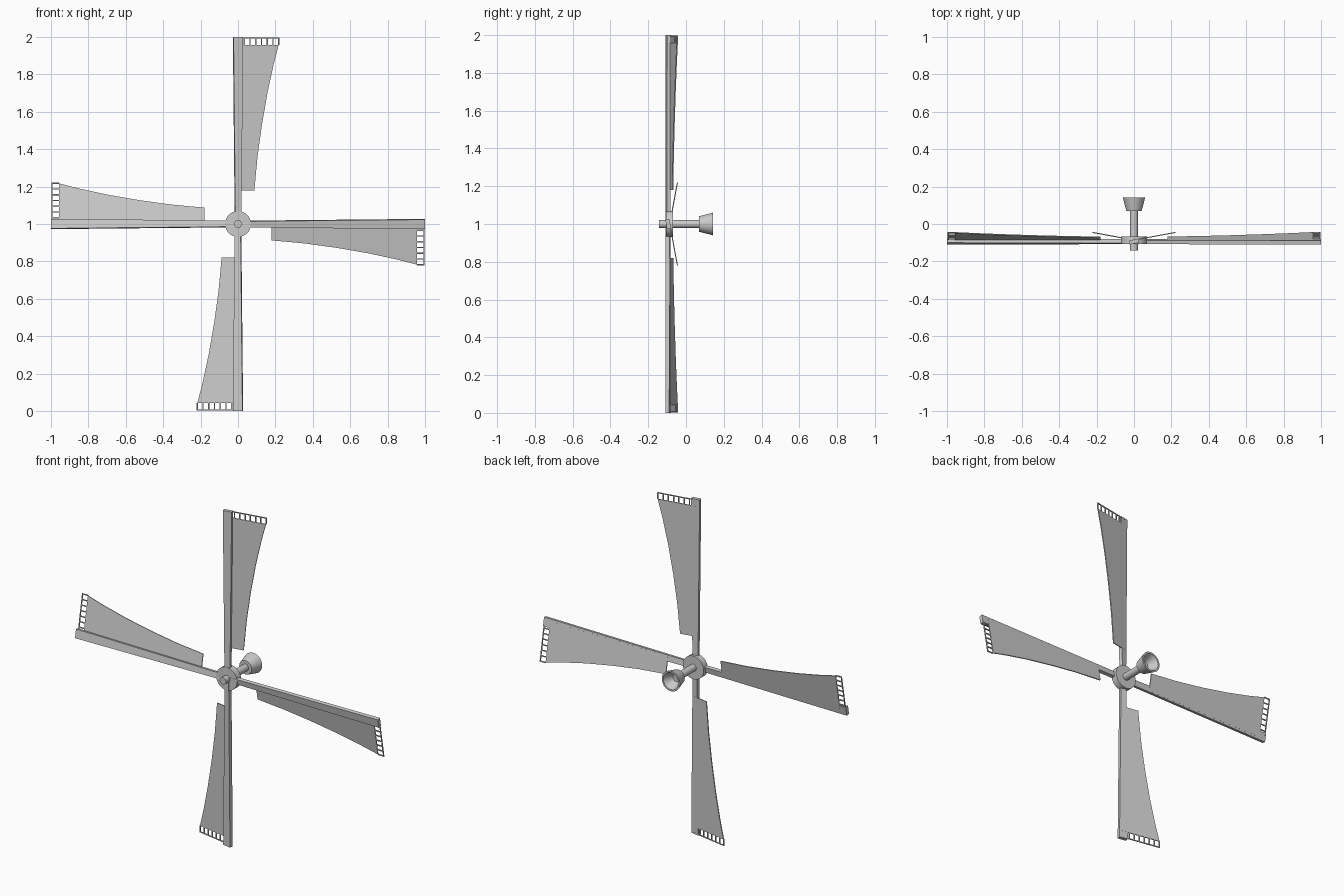
import bpy, bmesh, math
from mathutils import Matrix, Vector

if "Cube" in bpy.data.objects:
    bpy.data.objects.remove(bpy.data.objects["Cube"])

TILT = Matrix.Rotation(math.radians(10.5), 4, 'Z')
BLADE_Y = -0.094
SEGS = 32


def make_object(name, bm, smooth=False):
    bmesh.ops.recalc_face_normals(bm, faces=bm.faces)
    me = bpy.data.meshes.new(name)
    bm.to_mesh(me)
    bm.free()
    ob = bpy.data.objects.new(name, me)
    bpy.context.collection.objects.link(ob)
    if smooth:
        bpy.ops.object.select_all(action='DESELECT')
        ob.select_set(True)
        bpy.context.view_layer.objects.active = ob
        bpy.ops.object.shade_smooth_by_angle(angle=math.radians(35))
    return ob


def prism(bm, outline, v0, v1):
    """Extrude a (u, r) outline between depths v0 and v1."""
    a = [bm.verts.new((u, v0, r)) for u, r in outline]
    b = [bm.verts.new((u, v1, r)) for u, r in outline]
    bm.faces.new(a)
    bm.faces.new(b)
    n = len(a)
    for i in range(n):
        j = (i + 1) % n
        bm.faces.new((a[i], a[j], b[j], b[i]))


def rect(bm, u0, u1, r0, r1, v0, v1):
    prism(bm, [(u0, r0), (u1, r0), (u1, r1), (u0, r1)], v0, v1)


def lathe(name, profile, closed=False):
    """Spin (radius, y) points about the shaft axis."""
    bm = bmesh.new()
    vs = [bm.verts.new((r, y, 1)) for r, y in profile]
    pairs = list(zip(vs, vs[1:])) + ([(vs[-1], vs[0])] if closed else [])
    edges = [bm.edges.new(p) for p in pairs]
    bmesh.ops.spin(bm, geom=vs + edges, cent=(0, 0, 1), axis=(0, 1, 0),
                   angle=math.tau, steps=SEGS, use_duplicate=False)
    bmesh.ops.remove_doubles(bm, verts=bm.verts, dist=1e-5)
    return make_object(name, bm, True)


def place(bm, k):
    turn = Matrix.Rotation(k * math.pi / 2, 4, 'Y')
    m = Matrix.Translation((0, 0, 1)) @ turn @ Matrix.Translation((0, BLADE_Y, 0)) @ TILT
    bmesh.ops.transform(bm, matrix=m, verts=bm.verts)


# curved trailing edge of a sail: (radius along spar, width)
EDGE = [(0.18, 0.09), (0.36, 0.107), (0.53, 0.131), (0.70, 0.161),
        (0.85, 0.194), (0.958, 0.222)]
HOLES = 6

for k in range(4):
    # spar widening towards the tip
    bm = bmesh.new()
    prism(bm, [(-0.016, 0), (0.016, 0), (0.026, 1), (-0.026, 1)], -0.011, 0.010)
    place(bm, k)
    make_object(f"spar_{k + 1}", bm)

    # sail sheet with a slotted strip at the tip
    bm = bmesh.new()
    sheet = [(-0.012, 0.18)] + [(w, r) for r, w in EDGE] + [(-0.012, 0.958)]
    prism(bm, sheet, 0.005, 0.0105)
    u0, u1 = 0.032, 0.226
    rect(bm, -0.012, u1, 0.992, 0.997, 0.005, 0.0105)
    for i in range(HOLES + 1):
        u = u0 + (u1 - 0.006 - u0) * i / HOLES
        rect(bm, u, u + 0.006, 0.958, 0.992, 0.005, 0.0105)
    place(bm, k)
    make_object(f"sail_{k + 1}", bm)

# hub disc and shaft
lathe("hub", [(0, -0.107), (0.069, -0.107), (0.069, -0.068), (0, -0.068)])
lathe("shaft", [(0, -0.143), (0.021, -0.143), (0.021, 0.085), (0, 0.085)])

# hollow cup at the rear end of the shaft
lathe("rear_cup", [(0, 0.07), (0.041, 0.07), (0.06, 0.143), (0.05, 0.143),
                   (0.024, 0.09), (0, 0.09)])
